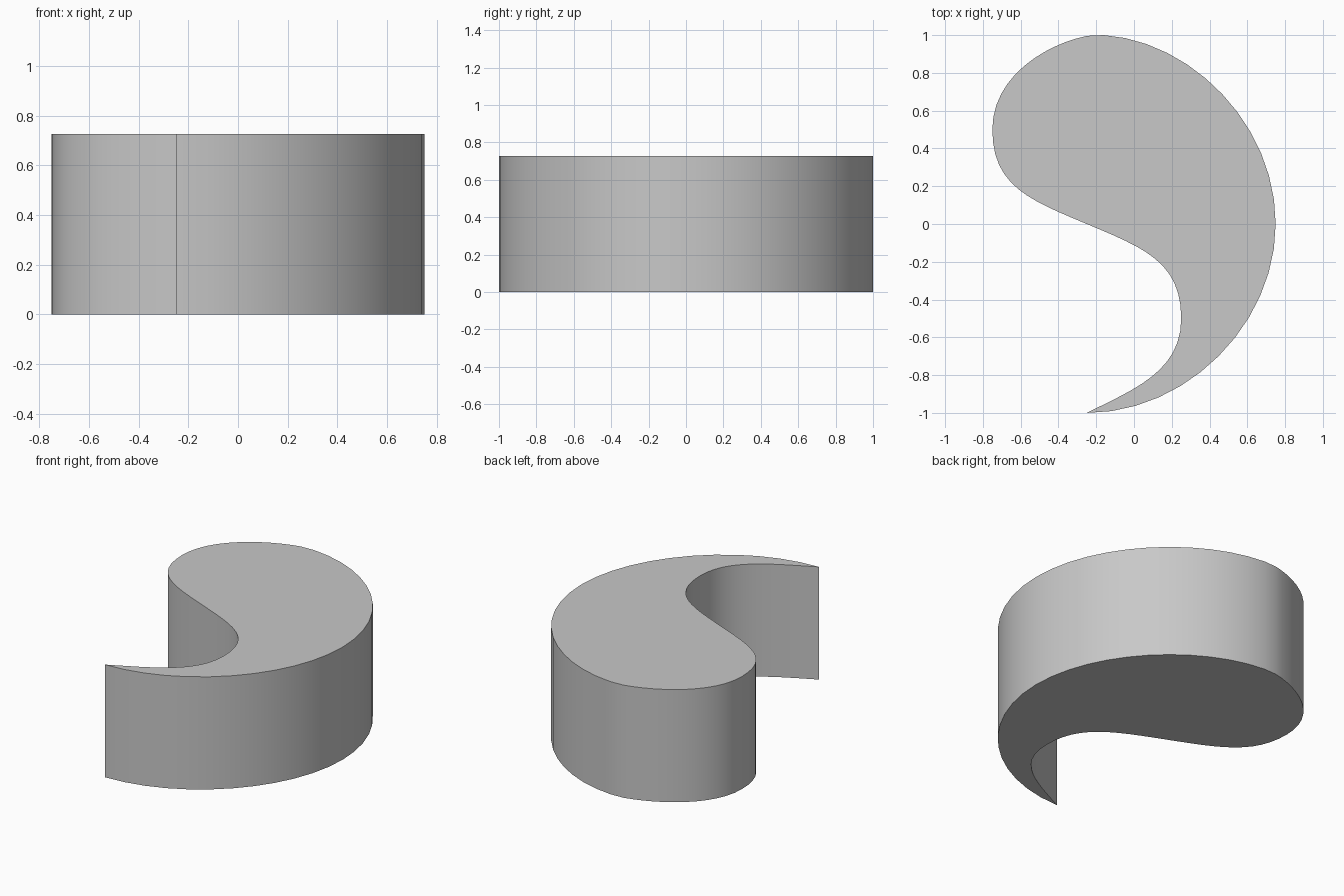
import bpy
import bmesh
import math
from mathutils import Vector
from mathutils.geometry import interpolate_bezier

cube = bpy.data.objects.get("Cube")
if cube:
    bpy.data.objects.remove(cube, do_unlink=True)

HEIGHT = 0.727
STEPS = 13

# Comma-shaped outline: each row is a knot, its two handles, and the next knot follows
segments = [
    ((-0.25, -1.0), (0.28, -1.0), (0.75, -0.53)),    # outer arc, front
    ((0.75, 0.0), (0.75, 0.53), (0.30, 0.97)),       # outer arc, back
    ((-0.16, 1.0), (-0.19, 1.0), (-0.22, 1.0)),      # flat crown
    ((-0.25, 0.996), (-0.47, 0.95), (-0.75, 0.78)),  # round head
    ((-0.75, 0.5), (-0.75, 0.2), (-0.55, 0.126)),    # head into waist
    ((-0.25, 0.0), (0.05, -0.126), (0.25, -0.2)),    # waist into hollow
    ((0.25, -0.5), (0.25, -0.78), (0.0, -0.875)),    # hollow into tail tip
]
outline = []
for i, (start, h1, h2) in enumerate(segments):
    end = segments[(i + 1) % len(segments)][0]
    steps = 2 if i == 2 else STEPS
    points = interpolate_bezier(Vector(start), Vector(h1), Vector(h2), Vector(end), steps)
    outline += points[:-1]

# Solid block extruded from the outline
bm = bmesh.new()
base = bm.faces.new([bm.verts.new((p.x, p.y, 0)) for p in outline])
top = bmesh.ops.extrude_face_region(bm, geom=[base], use_keep_orig=True)["geom"]
bmesh.ops.translate(bm, vec=(0, 0, HEIGHT),
                    verts=[g for g in top if isinstance(g, bmesh.types.BMVert)])
bmesh.ops.recalc_face_normals(bm, faces=bm.faces)
mesh = bpy.data.meshes.new("curved_block")
bm.to_mesh(mesh)
bm.free()

block = bpy.data.objects.new("curved_block", mesh)
bpy.context.collection.objects.link(block)

# Plain grey material
grey = bpy.data.materials.new("light_grey")
grey.use_nodes = True
colour = (0.58, 0.58, 0.58, 1)
grey.diffuse_color = colour
grey.node_tree.nodes["Principled BSDF"].inputs["Base Color"].default_value = colour
mesh.materials.append(grey)

# Smooth wall with crisp rims and tail tip
bpy.ops.object.select_all(action="DESELECT")
block.select_set(True)
bpy.context.view_layer.objects.active = block
bpy.ops.object.shade_smooth_by_angle(angle=math.radians(30))
